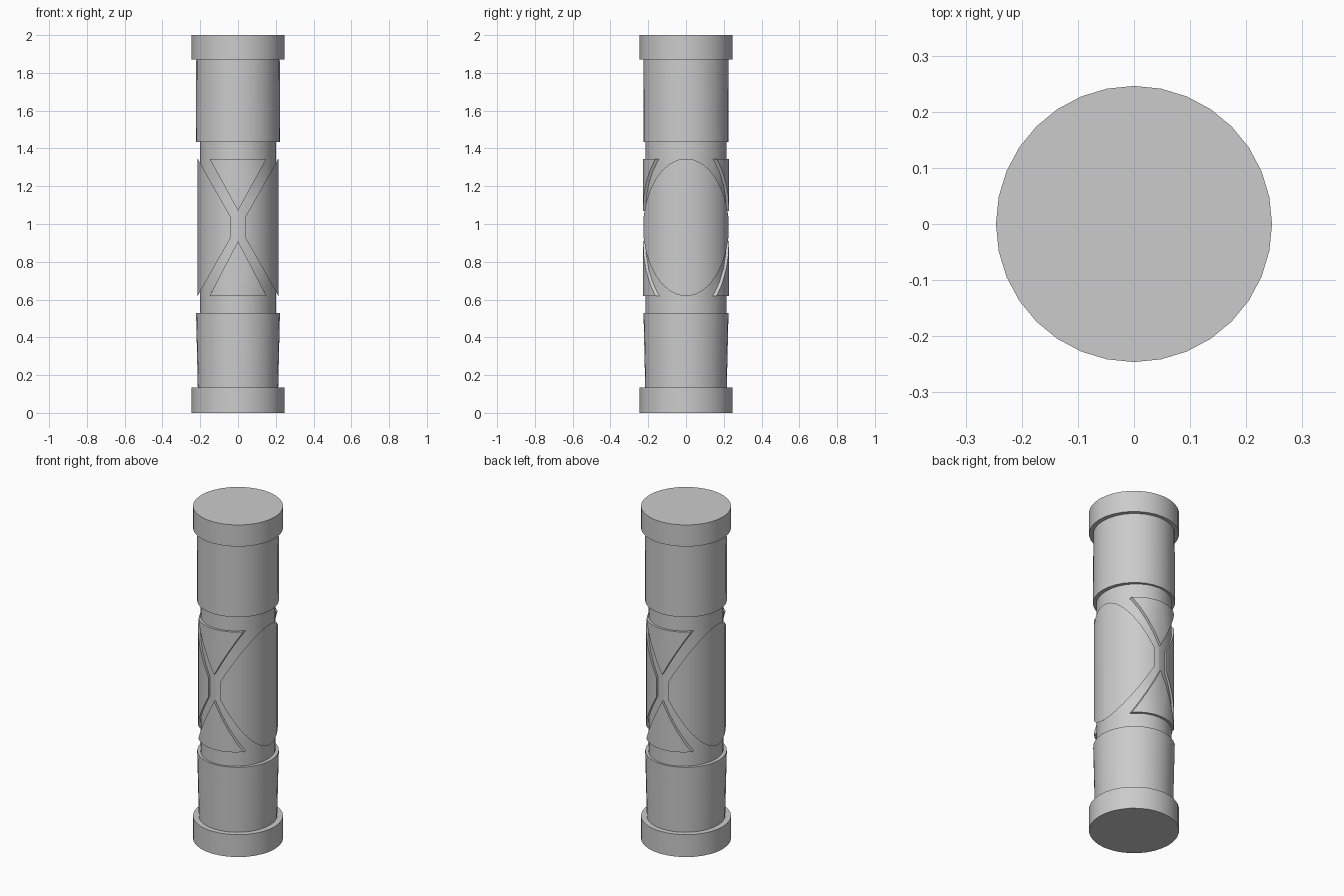
import bpy, bmesh, math

if "Cube" in bpy.data.objects:
    bpy.data.objects.remove(bpy.data.objects["Cube"])

SIDES = 32


def finish(name, bm):
    bmesh.ops.recalc_face_normals(bm, faces=bm.faces)
    me = bpy.data.meshes.new(name)
    bm.to_mesh(me)
    bm.free()
    ob = bpy.data.objects.new(name, me)
    bpy.context.collection.objects.link(ob)
    return ob


def lathe(name, rings):
    """Closed column through rings of (z, x radius, y radius)."""
    bm = bmesh.new()
    loops = []
    for z, rx, ry in rings:
        angles = [2 * math.pi * i / SIDES for i in range(SIDES)]
        loops.append([bm.verts.new((rx * math.cos(a), ry * math.sin(a), z)) for a in angles])
    for lo, hi in zip(loops, loops[1:]):
        for i in range(SIDES):
            j = (i + 1) % SIDES
            bm.faces.new((lo[i], lo[j], hi[j], hi[i]))
    bm.faces.new(loops[0][::-1])
    bm.faces.new(loops[-1])
    return finish(name, bm)


def prisms(name, outlines):
    """Extrude x/z outlines right through the column along y."""
    bm = bmesh.new()
    for pts in outlines:
        a = [bm.verts.new((x, -0.4, z)) for x, z in pts]
        b = [bm.verts.new((x, 0.4, z)) for x, z in pts]
        bm.faces.new(a)
        bm.faces.new(b[::-1])
        for i in range(len(pts)):
            j = (i + 1) % len(pts)
            bm.faces.new((a[i], b[i], b[j], a[j]))
    return finish(name, bm)


def boolean(ob, other, op):
    mod = ob.modifiers.new(op.lower(), 'BOOLEAN')
    mod.operation = op
    mod.solver = 'EXACT'
    mod.object = other
    bpy.context.view_layer.objects.active = ob
    bpy.ops.object.modifier_apply(modifier=mod.name)
    bpy.data.objects.remove(other)


# column: end caps, barrels and the slimmer grip core
column = lathe("column", [
    (0, .246, .246), (.135, .246, .246),
    (.135, .213, .216), (.53, .222, .225),
    (.53, .2, .214), (1.435, .2, .214),
    (1.435, .223, .226), (1.87, .221, .225),
    (1.87, .246, .246), (2, .246, .246)])

# raised grip panels: side ovals plus upper and lower triangles
LOW, HIGH = .62, 1.345
side = [(.213, HIGH), (.3, HIGH), (.3, LOW), (.213, LOW), (.04, .925), (.04, 1.04)]
panel_shapes = prisms("panel_shapes", [
    side, [(-x, z) for x, z in side],
    [(-.15, HIGH), (.15, HIGH), (0, 1.07)],
    [(-.15, LOW), (.15, LOW), (0, .91)]])
panels = lathe("grip_panels", [(.56, .214, .228), (1.4, .214, .228)])
boolean(panels, panel_shapes, 'INTERSECT')
boolean(column, panels, 'UNION')

# smooth round walls, sharp steps
bpy.ops.object.select_all(action='DESELECT')
column.select_set(True)
bpy.context.view_layer.objects.active = column
bpy.ops.object.shade_smooth_by_angle(angle=math.radians(30))
